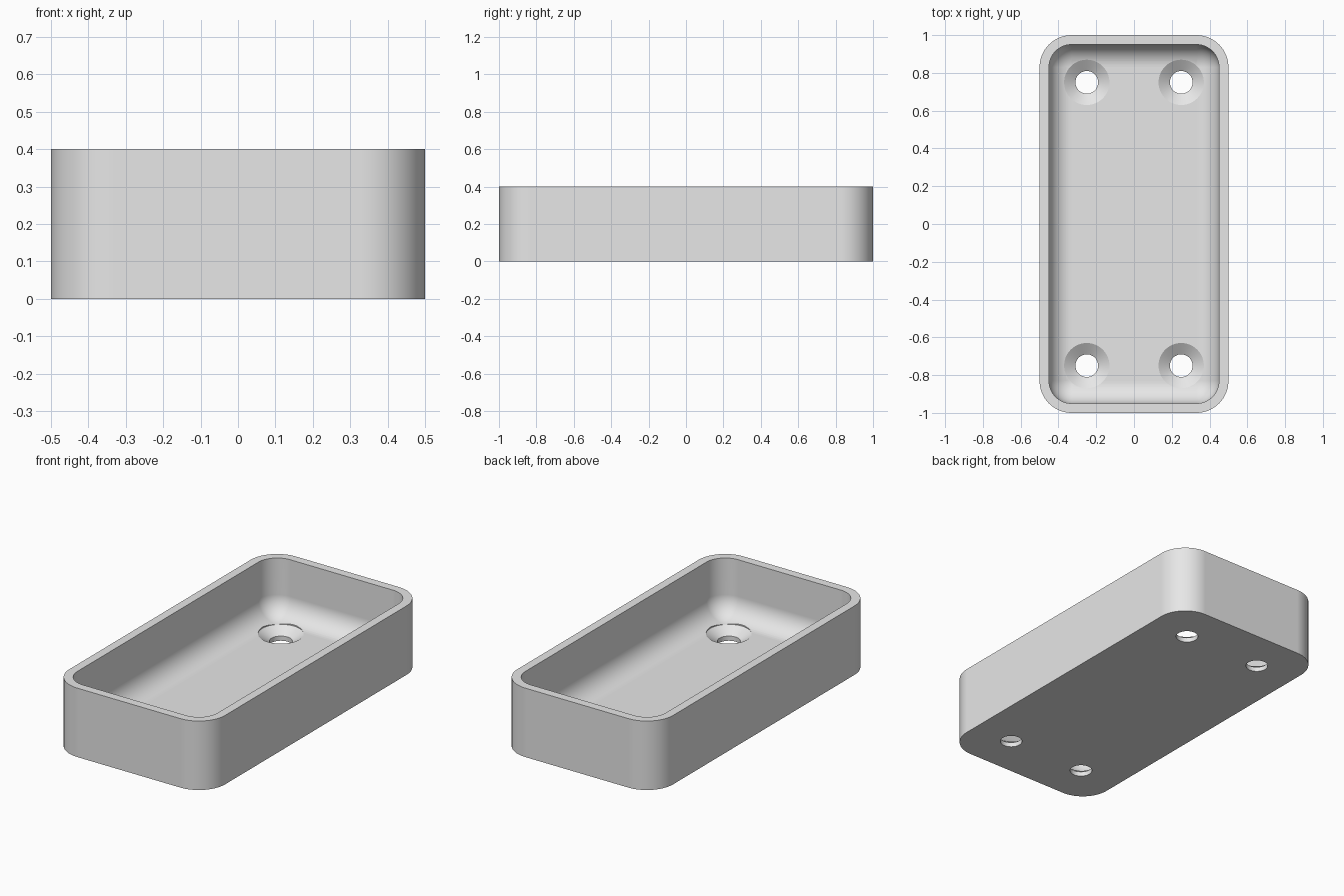
import bpy, bmesh, math
from mathutils import Matrix

HALF_X, HALF_Y, HEIGHT = 0.5, 1.0, 0.4
CORNER, WALL, FLOOR = 0.17, 0.05, 0.067
FILLET = CORNER - WALL
CORNER_STEPS, FILLET_STEPS = 16, 12

cube = bpy.data.objects.get("Cube")
if cube:
    bpy.data.objects.remove(cube, do_unlink=True)

grey = bpy.data.materials.new("light_grey")
grey.use_nodes = True
grey.diffuse_color = (0.8, 0.8, 0.8, 1)
grey.node_tree.nodes["Principled BSDF"].inputs["Base Color"].default_value = (0.8, 0.8, 0.8, 1)


def make_object(name, bm):
    bmesh.ops.remove_doubles(bm, verts=bm.verts, dist=0.0001)
    bmesh.ops.recalc_face_normals(bm, faces=bm.faces)
    mesh = bpy.data.meshes.new(name)
    bm.to_mesh(mesh)
    bm.free()
    mesh.materials.append(grey)
    obj = bpy.data.objects.new(name, mesh)
    bpy.context.collection.objects.link(obj)
    return obj


def rounded_ring(inset, z):
    """Rounded rectangle outline, moved inward by inset."""
    r = CORNER - inset
    points = []
    for quarter, (sx, sy) in enumerate([(1, 1), (-1, 1), (-1, -1), (1, -1)]):
        for i in range(CORNER_STEPS + 1):
            a = math.pi / 2 * (quarter + i / CORNER_STEPS)
            points.append((sx * (HALF_X - CORNER) + r * math.cos(a),
                           sy * (HALF_Y - CORNER) + r * math.sin(a), z))
    return points


def loft(bm, rings):
    """Skin closed rings of equal length and cap both ends."""
    loops = [[bm.verts.new(p) for p in ring] for ring in rings]
    for low, high in zip(loops, loops[1:]):
        n = len(low)
        for i in range(n):
            j = (i + 1) % n
            bm.faces.new((low[i], low[j], high[j], high[i]))
    bm.faces.new(loops[0][::-1])
    bm.faces.new(loops[-1])


# Tray: outer wall, flat rim, inner wall, then the rounded edge of the floor
profile = [(0, 0), (0, HEIGHT), (WALL, HEIGHT)]
for k in range(FILLET_STEPS + 1):
    a = math.pi / 2 * k / FILLET_STEPS
    profile.append((WALL + FILLET * (1 - math.cos(a)),
                    FLOOR + FILLET * (1 - math.sin(a))))
bm = bmesh.new()
loft(bm, [rounded_ring(inset, z) for inset, z in profile])
tray = make_object("tray", bm)

# Countersunk screw holes, one near each corner
hole_profile = [(0.06, -0.1), (0.06, 0.027), (0.12, FLOOR), (0.12, 0.25)]
SIDES = 48
bm = bmesh.new()
for x in (-0.25, 0.25):
    for y in (-0.75, 0.75):
        loft(bm, [[(x + r * math.cos(math.tau * i / SIDES),
                    y + r * math.sin(math.tau * i / SIDES), z)
                   for i in range(SIDES)] for r, z in hole_profile])
cutter = make_object("screw_hole_cutter", bm)
cutter.hide_render = True

bpy.ops.object.select_all(action='DESELECT')
tray.select_set(True)
bpy.context.view_layer.objects.active = tray
cut = tray.modifiers.new("screw_holes", 'BOOLEAN')
cut.operation = 'DIFFERENCE'
cut.solver = 'EXACT'
cut.object = cutter
bpy.ops.object.modifier_apply(modifier=cut.name)
bpy.data.objects.remove(cutter, do_unlink=True)

# Smooth curves with crisp edges and flat large faces
bpy.ops.object.shade_smooth_by_angle(angle=math.radians(30))
weighted = tray.modifiers.new("flat_faces", 'WEIGHTED_NORMAL')
weighted.keep_sharp = True
